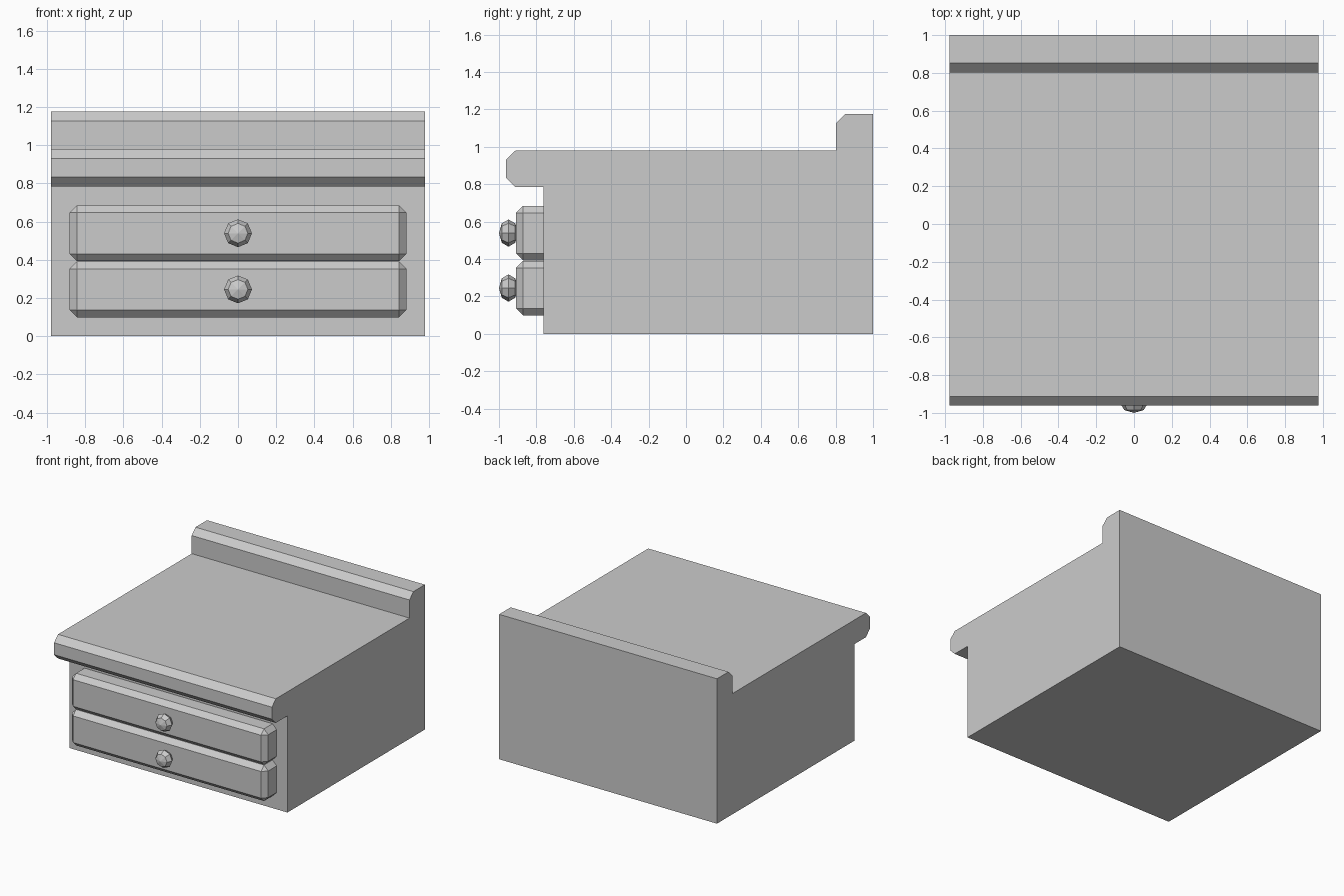
import bpy, bmesh
from mathutils import Matrix

if "Cube" in bpy.data.objects:
    bpy.data.objects.remove(bpy.data.objects["Cube"])

HALF_W = 0.978


def make_object(name, bm):
    bmesh.ops.recalc_face_normals(bm, faces=bm.faces)
    mesh = bpy.data.meshes.new(name)
    bm.to_mesh(mesh)
    bm.free()
    obj = bpy.data.objects.new(name, mesh)
    bpy.context.collection.objects.link(obj)
    return obj


def extrude_profile(name, profile, half_width):
    bm = bmesh.new()
    face = bm.faces.new([bm.verts.new((-half_width, y, z)) for y, z in profile])
    new = bmesh.ops.extrude_face_region(bm, geom=[face])["geom"]
    verts = [v for v in new if isinstance(v, bmesh.types.BMVert)]
    bmesh.ops.translate(bm, verts=verts, vec=(2 * half_width, 0, 0))
    return make_object(name, bm)


def drawer_front(name, z):
    # Box chamfered on every edge, its back sunk into the cabinet
    size, y0, y1 = (1.764, 0.292), -0.91, -0.70
    bm = bmesh.new()
    bmesh.ops.create_cube(bm, size=1, matrix=Matrix.Translation((0, (y0 + y1) / 2, z))
                          @ Matrix.Diagonal((size[0], y1 - y0, size[1], 1)))
    bmesh.ops.bevel(bm, geom=bm.edges[:], offset=0.038, segments=1,
                    affect='EDGES', profile=0.5)
    make_object(name, bm)


def knob(name, z):
    # Flattened eight-sided sphere with poles along y
    bm = bmesh.new()
    bmesh.ops.create_uvsphere(
        bm, u_segments=8, v_segments=4, radius=1,
        matrix=Matrix.Translation((0, -0.949, z))
        @ Matrix.Diagonal((0.073, 0.051, 0.073, 1))
        @ Matrix.Rotation(1.5707963, 4, 'X'))
    make_object(name, bm)


# Cabinet with overhanging chamfered top and rear upstand
extrude_profile("cabinet", [
    (-0.763, 0), (1, 0), (1, 1.176), (0.852, 1.176), (0.803, 1.127),
    (0.803, 0.98), (-0.912, 0.98), (-0.962, 0.931), (-0.962, 0.834),
    (-0.912, 0.784), (-0.763, 0.784)], HALF_W)

# Two drawers with knobs
for label, z in (("lower", 0.245), ("upper", 0.539)):
    drawer_front(label + "_drawer", z)
    knob(label + "_knob", z)
